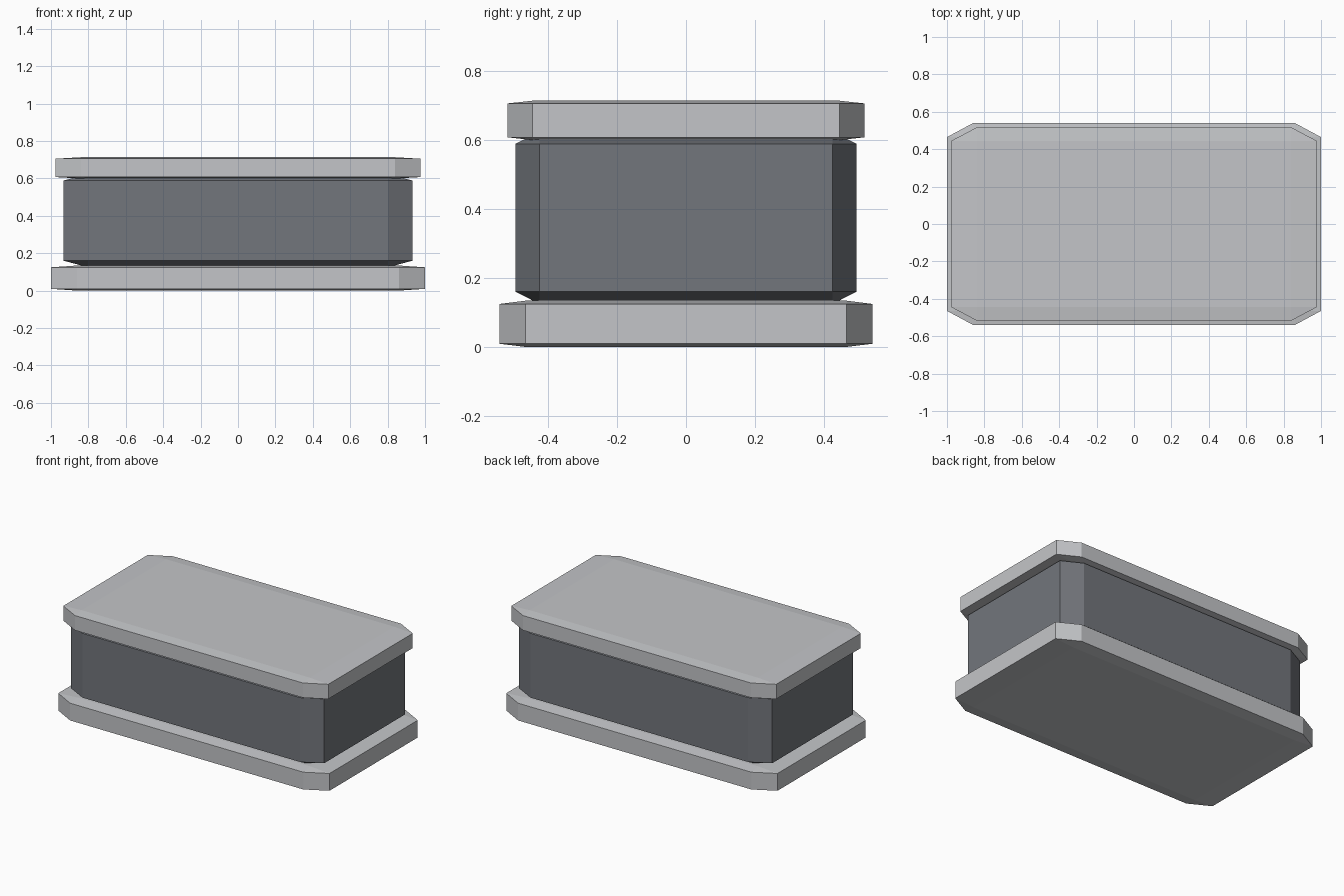
import bpy
import bmesh

if "Cube" in bpy.data.objects:
    bpy.data.objects.remove(bpy.data.objects["Cube"], do_unlink=True)


def make_material(name, colour):
    mat = bpy.data.materials.new(name)
    mat.use_nodes = True
    mat.diffuse_color = colour
    mat.node_tree.nodes["Principled BSDF"].inputs["Base Color"].default_value = colour
    return mat


def chamfered_slab(name, half_x, half_y, bottom, top, mat):
    """Chamfer a unit cube, then stretch it so the chamfer follows each axis."""
    bm = bmesh.new()
    bmesh.ops.create_cube(bm, size=1)
    bmesh.ops.bevel(bm, geom=bm.edges[:], offset=0.07, offset_type='OFFSET',
                    segments=1, profile=0.5, affect='EDGES')
    bmesh.ops.scale(bm, vec=(2 * half_x, 2 * half_y, top - bottom), verts=bm.verts)
    bmesh.ops.translate(bm, vec=(0, 0, (bottom + top) / 2), verts=bm.verts)
    mesh = bpy.data.meshes.new(name)
    bm.to_mesh(mesh)
    bm.free()
    mesh.materials.append(mat)
    obj = bpy.data.objects.new(name, mesh)
    bpy.context.collection.objects.link(obj)
    return obj


light = make_material("light grey", (0.55, 0.56, 0.58, 1))
dark = make_material("dark grey", (0.17, 0.18, 0.20, 1))

# Wide foot, narrower body, and overhanging lid
chamfered_slab("base", 1.0, 0.54, 0.0, 0.134, light)
chamfered_slab("body", 0.933, 0.494, 0.125, 0.623, dark)
chamfered_slab("lid", 0.977, 0.517, 0.599, 0.713, light)
